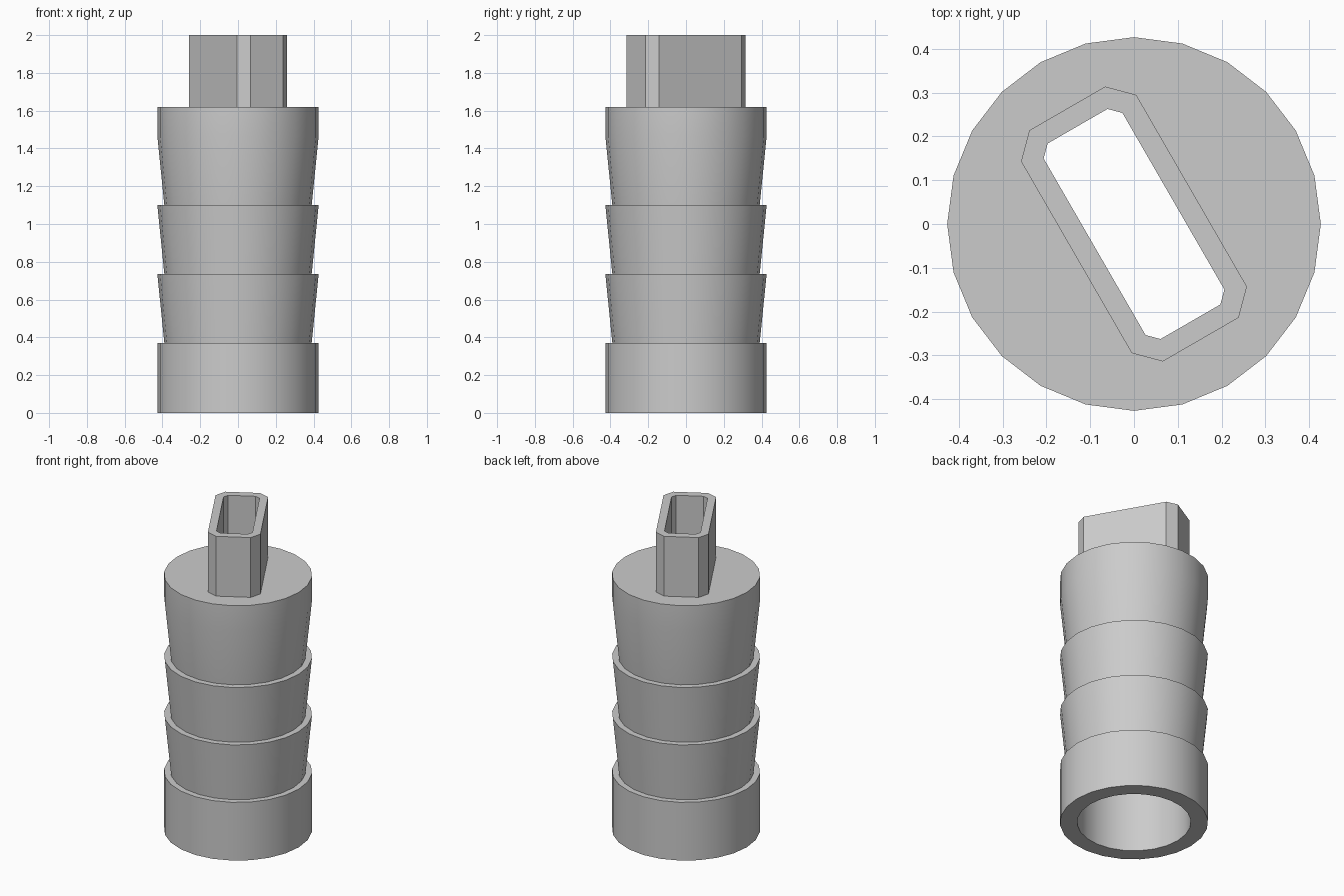
import bpy, bmesh, math
from mathutils import Matrix, Vector

cube = bpy.data.objects.get("Cube")
if cube:
    bpy.data.objects.remove(cube, do_unlink=True)

SIDES = 24
TOP, CEILING, TIP = 1.62, 1.52, 2.0
STEP = 0.365
R_OUT, R_NECK, R_BORE = 0.427, 0.39, 0.328

gray = bpy.data.materials.new("plain_gray")
gray.use_nodes = True
color = (0.6, 0.6, 0.6, 1.0)
gray.diffuse_color = color
gray.node_tree.nodes["Principled BSDF"].inputs["Base Color"].default_value = color


def circle(r):
    return [Vector((r * math.cos(a), r * math.sin(a), 0))
            for a in (math.tau * i / SIDES for i in range(SIDES))]


def chamfered_rect(hx, hy, c):
    """Rectangle with cut corners, turned to the slanted direction of the tang."""
    pts = [(hx, hy - c), (hx - c, hy), (c - hx, hy), (-hx, hy - c),
           (-hx, c - hy), (c - hx, -hy), (hx - c, -hy), (hx, c - hy)]
    turn = Matrix.Rotation(math.radians(-60), 3, 'Z')
    return [turn @ Vector((x, y, 0)) for x, y in pts]


def ring_shell(name, sections):
    """Skin a closed chain of (outline, z) sections into a hollow solid."""
    bm = bmesh.new()
    loops = [[bm.verts.new(p + Vector((0, 0, z))) for p in outline]
             for outline, z in sections]
    for a, b in zip(loops, loops[1:] + loops[:1]):
        n = len(a)
        if n == len(b):
            for i in range(n):
                j = (i + 1) % n
                bm.faces.new((a[i], a[j], b[j], b[i]))
        else:
            # Flat plate between a round outline and a slot
            edges = []
            for loop in (a, b):
                for v, w in zip(loop, loop[1:] + loop[:1]):
                    edges.append(bm.edges.get((v, w)) or bm.edges.new((v, w)))
            bmesh.ops.triangle_fill(bm, edges=edges, use_beauty=True,
                                    normal=(0, 0, 1))
    bmesh.ops.recalc_face_normals(bm, faces=bm.faces)
    mesh = bpy.data.meshes.new(name)
    bm.to_mesh(mesh)
    bm.free()
    mesh.materials.append(gray)
    obj = bpy.data.objects.new(name, mesh)
    bpy.context.collection.objects.link(obj)
    bpy.ops.object.select_all(action='DESELECT')
    obj.select_set(True)
    bpy.context.view_layer.objects.active = obj
    bpy.ops.object.shade_smooth_by_angle(angle=math.radians(30))
    return obj


outer = chamfered_rect(0.305, 0.152, 0.052)
slot = chamfered_rect(0.258, 0.104, 0.025)

# Body: straight collar, three flared barbs, straight top band, slot and bore
body = [(circle(R_OUT), 0)]
for k in (1, 2, 3):
    body += [(circle(R_OUT), k * STEP + 0.005), (circle(R_NECK), k * STEP + 0.005)]
body += [(circle(R_OUT), 4 * STEP + 0.005), (circle(R_OUT), TOP),
         (slot, TOP), (slot, CEILING),
         (circle(R_BORE), CEILING), (circle(R_BORE), 0)]
ring_shell("barbed_body", body)

# Tang: hollow chamfered tube standing on the body
ring_shell("hollow_tang", [(outer, TOP), (outer, TIP), (slot, TIP), (slot, TOP)])
